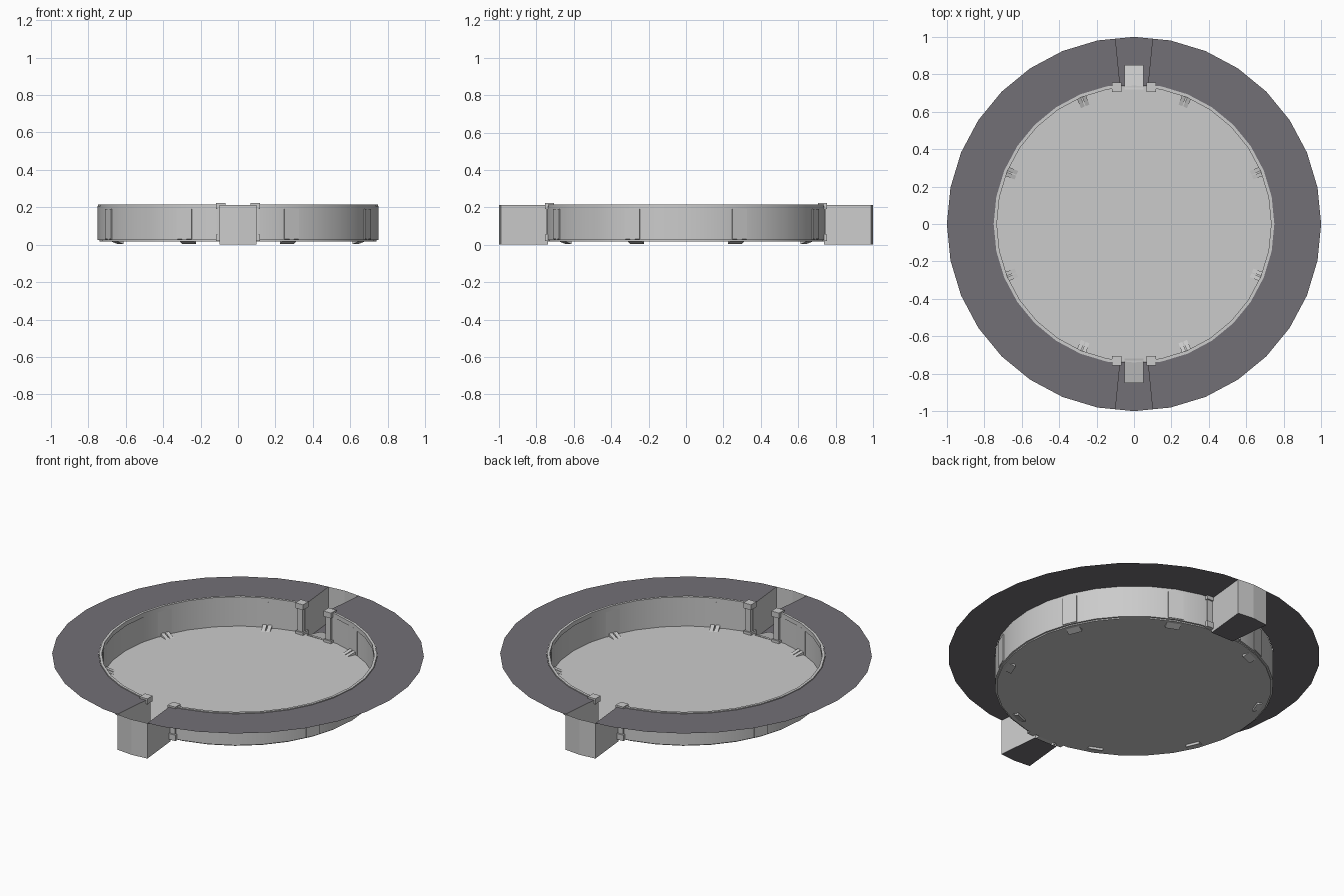
import bpy, bmesh, math
from mathutils import Matrix

if "Cube" in bpy.data.objects:
    bpy.data.objects.remove(bpy.data.objects["Cube"])

def material(name, c):
    m = bpy.data.materials.new(name)
    m.diffuse_color = (*c, 1)
    m.use_nodes = True
    m.node_tree.nodes["Principled BSDF"].inputs["Base Color"].default_value = m.diffuse_color
    return m

LIGHT = material("light grey", (0.6, 0.6, 0.6))
DARK = material("dark slate", (0.17, 0.16, 0.18))
GAP = math.atan(0.1)          # half angle of each gateway
N = 32
STEP = 2 * math.pi / N

def make(name, verts, faces, mat, smooth=False):
    me = bpy.data.meshes.new(name)
    me.from_pydata(verts, [], faces)
    bm = bmesh.new()
    bm.from_mesh(me)
    bmesh.ops.recalc_face_normals(bm, faces=bm.faces)
    bm.to_mesh(me)
    bm.free()
    me.materials.append(mat)
    ob = bpy.data.objects.new(name, me)
    bpy.context.collection.objects.link(ob)
    if smooth:
        bpy.ops.object.select_all(action='DESELECT')
        ob.select_set(True)
        bpy.context.view_layer.objects.active = ob
        bpy.ops.object.shade_smooth_by_angle(angle=math.radians(30))
    return ob

def on_polygon(r, a):
    """Point on a regular N-gon of radius r, at angle a."""
    rel = (a % STEP) - STEP / 2
    d = r * math.cos(STEP / 2) / math.cos(rel)
    return d * math.cos(a), d * math.sin(a)

def arc_angles(side):
    start = -math.pi / 2 + GAP
    mid = [i * STEP for i in range(-7, 8)]
    return [a + (math.pi if side else 0) for a in [start] + mid + [-start]]

def sweep(name, profile, angles, mat, closed=True, smooth=False):
    """Sweep an (r, z) profile along the given angles."""
    k = len(profile)
    verts = [(*on_polygon(r, a), z) for a in angles for r, z in profile]
    faces = []
    for i in range(len(angles) - 1):
        for j in range(k if closed else k - 1):
            n = (j + 1) % k
            faces.append((i*k + j, i*k + n, (i+1)*k + n, (i+1)*k + j))
    if closed:
        faces += [tuple(range(k)), tuple(range(len(verts) - k, len(verts)))]
    return make(name, verts, faces, mat, smooth)

def rect(r0, r1, z0, z1):
    return [(r0, z0), (r1, z0), (r1, z1), (r0, z1)]

def prism(name, profile, width, angle, mat):
    """Extrude an (r, z) profile sideways and turn it about z."""
    k = len(profile)
    rot = Matrix.Rotation(angle, 3, 'Z')
    verts = [rot @ Matrix.Translation((r, s * width / 2, z)).translation
             for s in (-1, 1) for r, z in profile]
    faces = [tuple(range(k)), tuple(range(k, 2 * k))]
    faces += [(j, (j+1) % k, k + (j+1) % k, k + j) for j in range(k)]
    return make(name, verts, faces, mat)

def box(name, x, y, z0, z1, w, mat):
    h = w / 2
    verts = [(x + a, y + b, z) for z in (z0, z1)
             for a, b in ((-h, -h), (h, -h), (h, h), (-h, h))]
    faces = [(0, 1, 2, 3), (4, 5, 6, 7)] + [(i, (i+1) % 4, 4 + (i+1) % 4, 4 + i) for i in range(4)]
    return make(name, verts, faces, mat)

# arena floor disc
ring = [(i * STEP) for i in range(N)]
verts = [(*on_polygon(0.74, a), z) for z in (0.018, 0.04) for a in ring]
make("arena_floor", verts,
     [tuple(range(N)), tuple(range(N, 2 * N))] +
     [(i, (i+1) % N, N + (i+1) % N, N + i) for i in range(N)], LIGHT, True)

# surrounding deck, wall and rim in two halves
for side in (0, 1):
    tag = ("right", "left")[side]
    ang = arc_angles(side)
    sweep("deck_" + tag, [(0.75, 0.212), (1.0, 0.212)], ang, DARK, closed=False)
    sweep("wall_" + tag, rect(0.738, 0.75, 0.025, 0.208), ang, LIGHT, smooth=True)
    sweep("rim_" + tag, rect(0.733, 0.748, 0.19, 0.216), ang, LIGHT, smooth=True)

# gateways at front and back: open pits with ramp and posts
for side, mid in (("front", -math.pi / 2), ("back", math.pi / 2)):
    sgn = math.copysign(1, mid)
    ang = [mid - GAP, mid, mid + GAP]
    inner = [on_polygon(0.745, a) for a in ang]
    outer = [on_polygon(1.0, a) for a in ang]
    path = [inner[0], *outer, inner[2]]
    make("gate_pit_floor_" + side, [(x, y, 0.002) for x, y in path], [(0, 1, 2, 3, 4)], DARK)
    make("gate_pit_walls_" + side, [(x, y, z) for z in (0.002, 0.212) for x, y in path],
         [(i, i + 1, i + 6, i + 5) for i in range(4)], LIGHT)
    prism("gate_ramp_" + side, [(0.72, 0.02), (0.85, 0.003), (0.85, 0.012), (0.72, 0.042)],
          0.10, mid, LIGHT)
    for s in (-1, 1):
        x, y = s * 0.092, sgn * 0.73
        box("gate_post", x, y, 0.04, 0.2, 0.034, LIGHT)
        box("gate_post_cap", x, y, 0.19, 0.222, 0.05, LIGHT)
        box("gate_post_base", x, y, 0.02, 0.055, 0.05, LIGHT)

# wall panels with sloping brackets at their feet
for q in range(4):
    for a in (22.5, 67.5):
        t = math.radians(a + 90 * q)
        prism("wall_panel", rect(0.732, 0.752, 0.03, 0.192), 0.085, t, LIGHT)
        prism("bracket_below", [(0.68, 0.004), (0.75, 0.03), (0.75, 0.04), (0.68, 0.018)],
              0.08, t, LIGHT)
        for s in (-1, 1):
            prism("bracket_inside", [(0.675, 0.038), (0.74, 0.038), (0.74, 0.06)],
                  0.022, t + s * 0.02, LIGHT)
